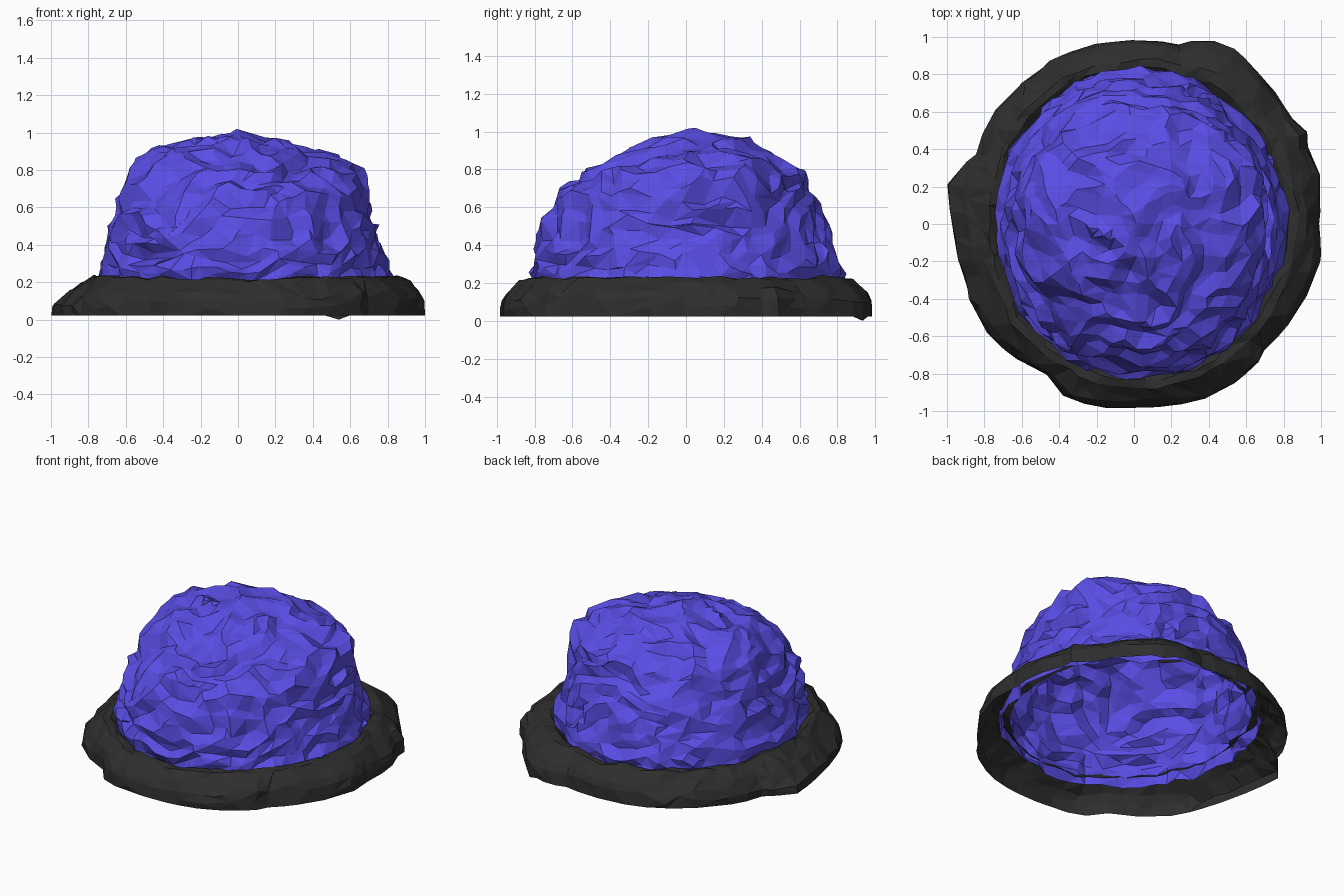
import bpy, bmesh, math
from mathutils import Vector, noise

if "Cube" in bpy.data.objects:
    bpy.data.objects.remove(bpy.data.objects["Cube"])

TAU = 2 * math.pi


def material(name, color):
    m = bpy.data.materials.new(name)
    m.diffuse_color = (*color, 1)
    m.use_nodes = True
    m.node_tree.nodes["Principled BSDF"].inputs["Base Color"].default_value = m.diffuse_color
    return m


def build(name, rings, mat, faces, cap=None):
    """Skin a stack of rings, then collapse it into irregular flat facets."""
    bm = bmesh.new()
    loops = [[bm.verts.new(p) for p in ring] for ring in rings]
    n = len(loops[0])
    for a, b in zip(loops, loops[1:]):
        for i in range(n):
            j = (i + 1) % n
            bm.faces.new((a[i], a[j], b[j], b[i]))
    if cap:
        tip = bm.verts.new(cap)
        for i in range(n):
            bm.faces.new((loops[-1][i], loops[-1][(i + 1) % n], tip))
    bmesh.ops.triangulate(bm, faces=bm.faces[:])
    count = len(bm.faces)
    mesh = bpy.data.meshes.new(name)
    bm.to_mesh(mesh)
    bm.free()
    mesh.materials.append(mat)
    ob = bpy.data.objects.new(name, mesh)
    bpy.context.collection.objects.link(ob)
    dec = ob.modifiers.new("facets", 'DECIMATE')
    dec.ratio = min(1, faces / count)
    return ob


def lerp_rows(rows, t):
    f = t * (len(rows) - 1)
    i = min(int(f), len(rows) - 2)
    return [a + (b - a) * (f - i) for a, b in zip(rows[i], rows[i + 1])]


# Dome contours: z, min x, max x, min y, max y
CONTOURS = [(.13, -.75, .83, -.81, .83), (.25, -.735, .80, -.81, .82),
            (.40, -.70, .75, -.79, .77), (.55, -.66, .71, -.75, .72),
            (.68, -.62, .69, -.66, .66), (.77, -.58, .65, -.54, .62),
            (.84, -.54, .56, -.42, .52), (.90, -.45, .38, -.31, .40),
            (.955, -.20, .24, -.16, .33), (.995, -.02, .13, .0, .2)]
LUMP = Vector((.62, .28, .76))


def contour_point(row, a):
    z, x0, x1, y0, y1 = row
    return Vector(((x0 + x1) / 2 + (x1 - x0) / 2 * math.cos(a),
                   (y0 + y1) / 2 + (y1 - y0) / 2 * math.sin(a), z))


def crumple(p):
    # Warped ridges, finer creases and one large lump on the right shoulder
    w = p + .15 * noise.noise_vector(p * 3)
    ridge = abs(noise.noise(Vector((w.x * 4, w.y * 4, w.z * 7))))
    fine = noise.noise(Vector((p.x * 9, p.y * 9, p.z * 13)))
    lump = math.exp(-((p - LUMP).length / .2) ** 2)
    return .022 - .1 * ridge + .022 * fine + .06 * lump


# Crumpled dome, open below
rings = []
ROWS, SEG = 46, 120
for r in range(ROWS):
    row = lerp_rows(CONTOURS, r / (ROWS - 1))
    ring = []
    for i in range(SEG):
        p = contour_point(row, TAU * i / SEG)
        normal = Vector((p.x, p.y, (p.z - .1) * 1.1)).normalized()
        ring.append(p + normal * crumple(p))
    rings.append(ring)
build("crumpled_dome", rings, material("blue", (.1, .075, .78)), 1700, (.06, .1, 1.0))

# Brim outline: angle in degrees, radius
OUTLINE = [(0, .99), (17, 1.02), (23, 1.01), (29.5, 1.06), (34, 1.0), (45, 1.04),
           (53, 1.05), (59, 1.08), (70.5, 1.05), (75, .99), (90, .98), (105, .985),
           (133, .955), (147, .945), (156, .92), (168, 1.02), (180, .97), (198, .95),
           (217, .98), (240, .93), (249, 1.0), (272, .98), (290, 1.0), (311, 1.0),
           (316, .97), (331, .99), (350, 1.014), (360, .99)]
# Brim section: fraction from outline towards dome, height
SECTION = [(0, .022), (0, .07), (.05, .115), (.18, .155), (.4, .19),
           (.62, .222), (.85, .225), (1, .205), (1.2, .17)]


def outline_radius(deg):
    for (a, ra), (b, rb) in zip(OUTLINE, OUTLINE[1:]):
        if deg <= b:
            return ra + (rb - ra) * (deg - a) / (b - a)


# Hollow brim shell around the base
rings = []
N = 90
for k, (t, z) in enumerate(SECTION):
    ring = []
    for i in range(N):
        a = TAU * i / N
        d = Vector((math.cos(a), math.sin(a), 0))
        outer = d * outline_radius(math.degrees(a))
        inner = contour_point(CONTOURS[1], a)
        # flatter slope on the left side
        slope = .2 * max(0, -d.x) ** 8 if 1 < k < 6 else 0
        p = outer.lerp(inner, min(t + slope, max(t, .85)))
        p.z = z
        if k:
            n = noise.noise_vector(p * 7) + .5 * noise.noise_vector(p * 15)
            p += Vector((n.x * .022, n.y * .022, n.z * .025))
            p.z += .015 * abs(d.x) - .012
        elif 56 < math.degrees(a) < 62:
            p.z = 0
        p.x = max(-1, min(1, p.x))
        p.y = max(-.985, min(.99, p.y))
        ring.append(p)
    rings.append(ring)
build("brim", rings, material("black", (.027, .027, .027)), 640)
